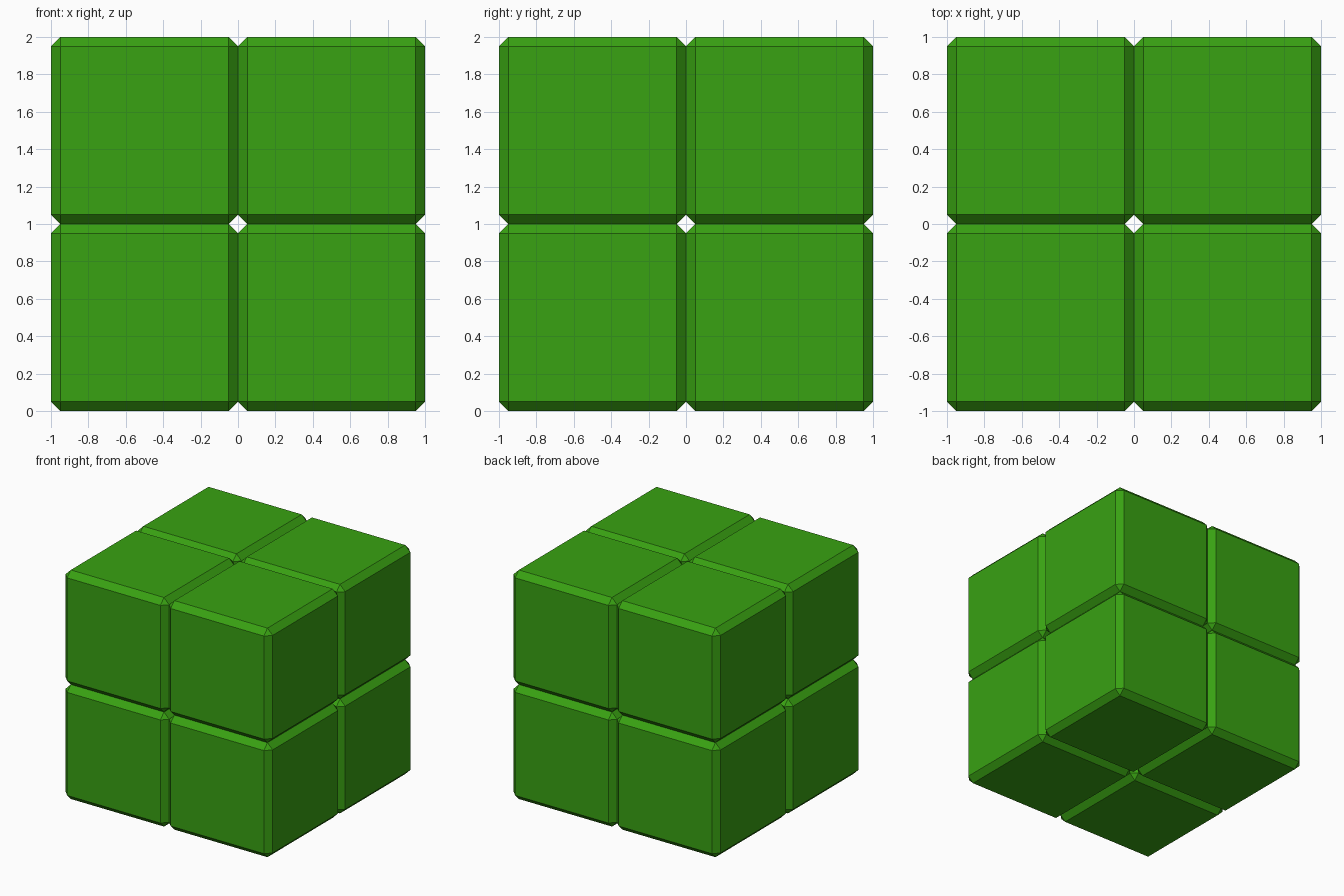
import bpy
import bmesh

if "Cube" in bpy.data.objects:
    bpy.data.objects.remove(bpy.data.objects["Cube"])

SIZE = 1.0       # edge length of one block
CHAMFER = 0.05   # flat bevel on every edge

# Shared green material
green = bpy.data.materials.new("green")
green.diffuse_color = (0.04, 0.36, 0.006, 1.0)
green.use_nodes = True
green.node_tree.nodes["Principled BSDF"].inputs["Base Color"].default_value = green.diffuse_color

# One chamfered cube mesh, shared by all blocks
mesh = bpy.data.meshes.new("block")
bm = bmesh.new()
bmesh.ops.create_cube(bm, size=SIZE)
bmesh.ops.bevel(bm, geom=bm.edges[:], offset=CHAMFER, offset_type='OFFSET',
                segments=1, profile=0.5, affect='EDGES')
bm.to_mesh(mesh)
bm.free()
mesh.materials.append(green)

# 2 x 2 x 2 stack of blocks
for z, level in ((0.5, "lower"), (1.5, "upper")):
    for y, depth in ((-0.5, "front"), (0.5, "back")):
        for x, side in ((-0.5, "left"), (0.5, "right")):
            block = bpy.data.objects.new(f"{level}_{depth}_{side}_block", mesh)
            block.location = (x, y, z)
            bpy.context.collection.objects.link(block)
